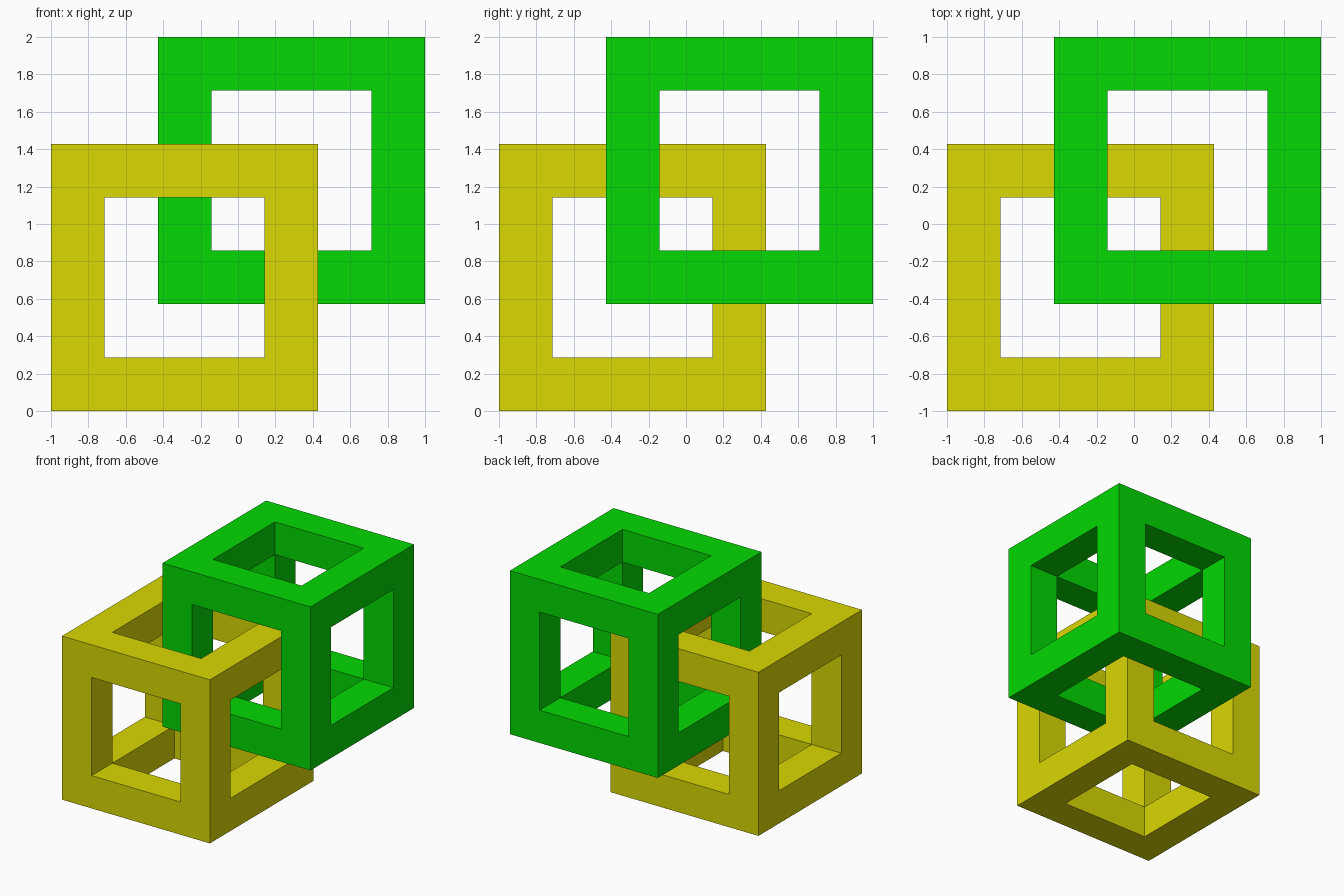
import bpy
import bmesh
from mathutils import Matrix

SIDE = 10 / 7      # outer edge of each cube frame
BAR = 2 / 7        # bar thickness
OFFSET = 2 / 7     # shift of each frame from the shared centre

default = bpy.data.objects.get("Cube")
if default:
    bpy.data.objects.remove(default, do_unlink=True)


def make_material(name, rgb):
    mat = bpy.data.materials.new(name)
    mat.use_nodes = True
    colour = (*rgb, 1.0)
    mat.diffuse_color = colour
    mat.node_tree.nodes["Principled BSDF"].inputs["Base Color"].default_value = colour
    return mat


def cube_frame(name, centre, mat):
    """Open cube made of twelve square bars."""
    bm = bmesh.new()
    bmesh.ops.create_cube(bm, size=SIDE, matrix=Matrix.Translation(centre))
    bm.normal_update()

    # Square window in every side
    windows = bm.faces[:]
    bmesh.ops.inset_individual(bm, faces=windows, thickness=BAR, use_even_offset=True)

    # Push each window in by one bar, then open it and weld the inner corners
    directions = [f.normal.copy() for f in windows]
    pushed = bmesh.ops.extrude_discrete_faces(bm, faces=windows)["faces"]
    for face, normal in zip(pushed, directions):
        bmesh.ops.translate(bm, verts=face.verts[:], vec=-normal * BAR)
    bmesh.ops.delete(bm, geom=pushed, context='FACES_ONLY')
    bmesh.ops.remove_doubles(bm, verts=bm.verts[:], dist=0.001)
    bmesh.ops.recalc_face_normals(bm, faces=bm.faces[:])

    mesh = bpy.data.meshes.new(name)
    bm.to_mesh(mesh)
    bm.free()
    mesh.materials.append(mat)
    obj = bpy.data.objects.new(name, mesh)
    bpy.context.collection.objects.link(obj)


yellow = make_material("yellow", (0.70, 0.69, 0.001))
green = make_material("green", (0.001, 0.69, 0.001))

# Two interlocked frames, shifted apart along the cube diagonal
cube_frame("lower_frame", (-OFFSET, -OFFSET, 1 - OFFSET), yellow)
cube_frame("upper_frame", (OFFSET, OFFSET, 1 + OFFSET), green)
